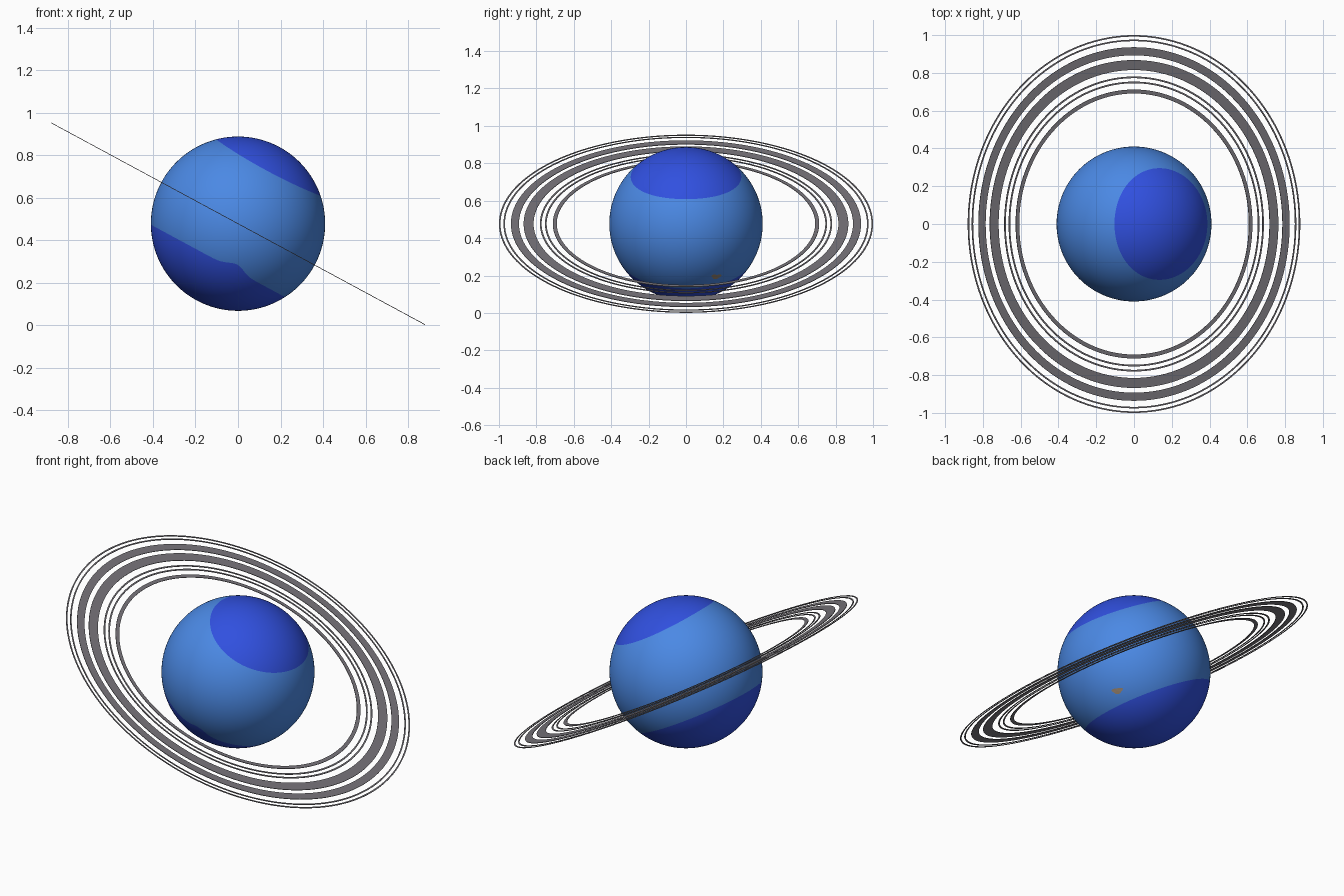
import bpy, math
from mathutils import Vector, Matrix

if "Cube" in bpy.data.objects:
    bpy.data.objects.remove(bpy.data.objects["Cube"])

TILT = math.radians(28.36)
CENTER = Vector((0, 0, 0.477))
R = 0.41
POSE = Matrix.Translation(CENTER) @ Matrix.Rotation(TILT, 4, 'Y')


def material(name, rgb):
    m = bpy.data.materials.new(name)
    m.diffuse_color = (*rgb, 1)
    m.use_nodes = True
    m.node_tree.nodes["Principled BSDF"].inputs["Base Color"].default_value = m.diffuse_color
    return m


light_blue = material("light_blue", (0.07, 0.25, 0.78))
deep_blue = material("deep_blue", (0.03, 0.08, 0.74))
grey = material("ring_grey", (0.19, 0.18, 0.20))
tan = material("storm_tan", (0.30, 0.22, 0.15))


def make(name, verts, faces, mats, pose=POSE):
    me = bpy.data.meshes.new(name)
    me.from_pydata(verts, [], faces)
    for m in mats:
        me.materials.append(m)
    me.transform(pose)
    me.update()
    ob = bpy.data.objects.new(name, me)
    bpy.context.collection.objects.link(ob)
    return ob


# Planet: latitude rows follow the slightly wavy edges of the two polar caps
def north_edge(a):
    return math.asin((0.284 + 0.016 * math.cos(a) ** 2) / R)


def south_edge(a):
    bump = 0.028 * math.exp(-((a - math.radians(284)) / math.radians(9)) ** 2)
    return math.asin((-0.199 + bump) / R)


SEG, SOUTH, MID, NORTH = 160, 24, 40, 20
ROWS = SOUTH + MID + NORTH
verts, faces = [], []
for i in range(1, ROWS):
    for j in range(SEG):
        a = 2 * math.pi * j / SEG
        s, n = south_edge(a), north_edge(a)
        if i <= SOUTH:
            lat = -math.pi / 2 + (s + math.pi / 2) * i / SOUTH
        elif i <= SOUTH + MID:
            lat = s + (n - s) * (i - SOUTH) / MID
        else:
            lat = n + (math.pi / 2 - n) * (i - SOUTH - MID) / NORTH
        verts.append((R * math.cos(lat) * math.cos(a),
                      R * math.cos(lat) * math.sin(a), R * math.sin(lat)))
bottom, top = len(verts), len(verts) + 1
verts += [(0, 0, -R), (0, 0, R)]
band = []
for i in range(ROWS):
    for j in range(SEG):
        k = (j + 1) % SEG
        lo, hi = (i - 1) * SEG, i * SEG
        if i == 0:
            faces.append((bottom, hi + k, hi + j))
        elif i == ROWS - 1:
            faces.append((lo + j, lo + k, top))
        else:
            faces.append((lo + j, lo + k, hi + k, hi + j))
        band.append(0 if SOUTH <= i < SOUTH + MID else 1)
planet = make("planet", verts, faces, [light_blue, deep_blue])
for p, b in zip(planet.data.polygons, band):
    p.material_index = b
    p.use_smooth = True


# Rings: thin flat bands with rectangular section
def ring(name, inner, outer, thick=0.003, n=160):
    h = thick / 2
    section = [(inner, -h), (outer, -h), (outer, h), (inner, h)]
    v, f = [], []
    for j in range(n):
        a = 2 * math.pi * j / n
        v += [(r * math.cos(a), r * math.sin(a), z) for r, z in section]
        k = (j + 1) % n
        for q in range(4):
            w = (q + 1) % 4
            f.append((j * 4 + q, k * 4 + q, k * 4 + w, j * 4 + w))
    make(name, v, f, [grey])


bands = [(0.691, 0.712), (0.745, 0.754), (0.772, 0.781), (0.815, 0.868),
         (0.893, 0.936), (0.968, 0.976), (0.992, 1.0)]
for number, (inner, outer) in enumerate(bands, 1):
    ring(f"ring_{number}", inner, outer)

# Small storm patch low on the back right side
d = Vector((0.25, 0.16, -0.28)).normalized()
side = Vector((0, 0, 1)).cross(d).normalized()
up = d.cross(side)
pts = [d * (R + 0.002)]
for j in range(16):
    a = 2 * math.pi * j / 16
    wob = 1 + 0.2 * math.sin(3 * a)
    p = d * R + side * 0.03 * wob * math.cos(a) + up * 0.016 * wob * math.sin(a)
    pts.append(p.normalized() * (R + 0.002))
make("storm_patch", [tuple(p) for p in pts],
     [(0, 1 + j, 1 + (j + 1) % 16) for j in range(16)], [tan],
     Matrix.Translation(CENTER))
